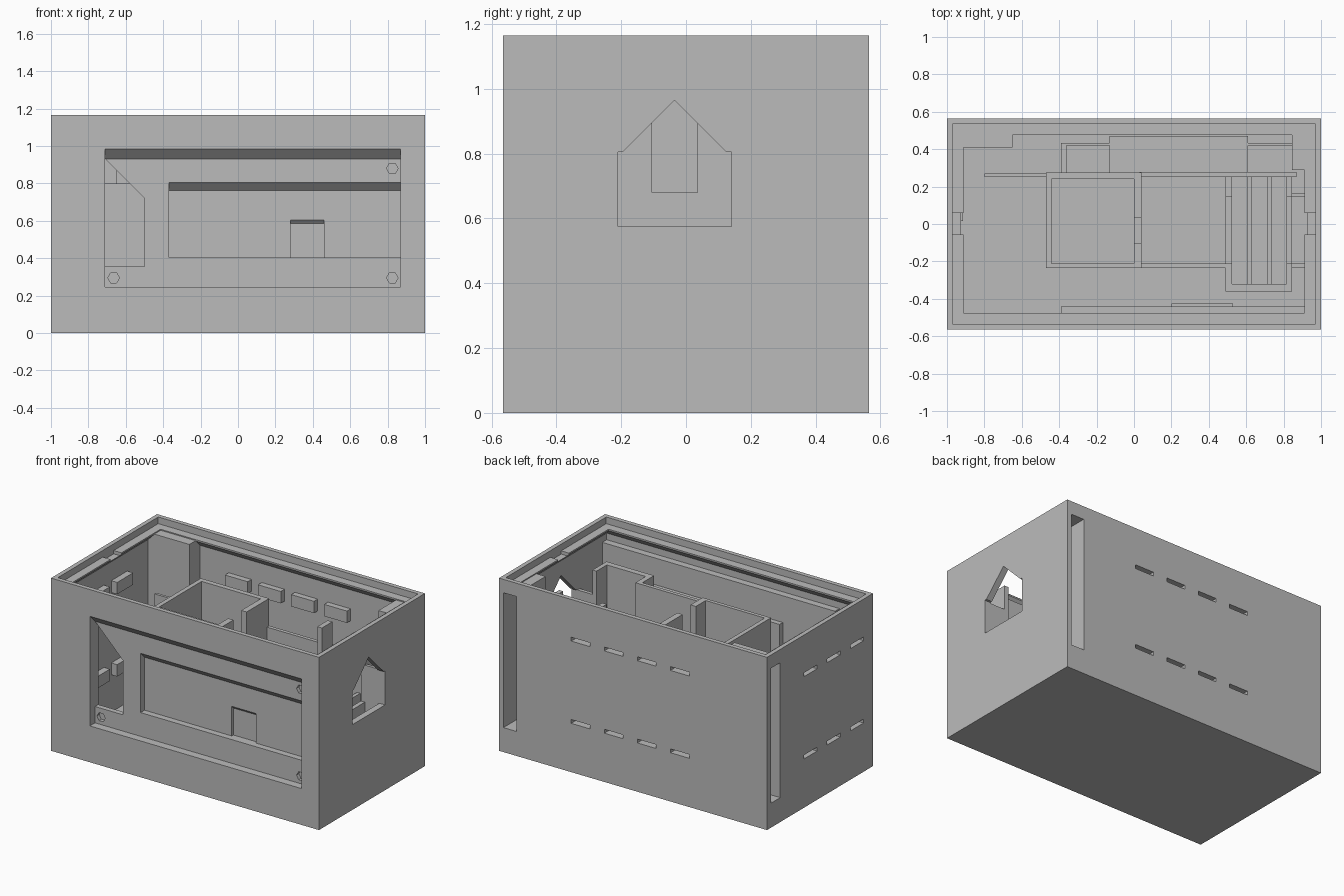
import bpy, bmesh, math
from mathutils import Vector

if "Cube" in bpy.data.objects:
    bpy.data.objects.remove(bpy.data.objects["Cube"], do_unlink=True)

grey = bpy.data.materials.new("plain grey")
grey.use_nodes = True
COLOUR = (0.5, 0.5, 0.5, 1)
grey.diffuse_color = COLOUR
grey.node_tree.nodes["Principled BSDF"].inputs["Base Color"].default_value = COLOUR

HX, HY, TOP, FLOOR = 1.0, 0.565, 1.165, 0.05


def loft(name, rings):
    """Closed solid through rings that have equal point counts."""
    bm = bmesh.new()
    loops = [[bm.verts.new(p) for p in ring] for ring in rings]
    for a, b in zip(loops, loops[1:]):
        for i in range(len(a)):
            j = (i + 1) % len(a)
            bm.faces.new((a[i], a[j], b[j], b[i]))
    bm.faces.new(loops[0][::-1])
    bm.faces.new(loops[-1])
    bmesh.ops.recalc_face_normals(bm, faces=bm.faces)
    mesh = bpy.data.meshes.new(name)
    bm.to_mesh(mesh)
    bm.free()
    mesh.materials.append(grey)
    ob = bpy.data.objects.new(name, mesh)
    bpy.context.scene.collection.objects.link(ob)
    return ob


def box(name, x0, x1, y0, y1, z0, z1):
    rect = [(x0, y0), (x1, y0), (x1, y1), (x0, y1)]
    return loft(name, [[(x, y, z) for x, y in rect] for z in (z0, z1)])


def along_y(name, profile, y0, y1):
    return loft(name, [[(x, y, z) for x, z in profile] for y in (y0, y1)])


def along_x(name, profile, x0, x1):
    return loft(name, [[(x, y, z) for y, z in profile] for x in (x0, x1)])


def combine(target, tool, operation):
    mod = target.modifiers.new(operation, "BOOLEAN")
    mod.operation = operation
    mod.solver = "EXACT"
    mod.object = tool
    bpy.context.view_layer.objects.active = target
    bpy.ops.object.modifier_apply(modifier=mod.name)
    bpy.data.objects.remove(tool, do_unlink=True)


def add(tool):
    combine(case, tool, "UNION")


def cut(tool):
    combine(case, tool, "DIFFERENCE")


def recess(x0, x1, z0, z1, y0, y1, slope):
    """Front pocket whose ceiling slopes down toward the back."""
    side = [(y0 - 0.02, z0), (y1, z0), (y1, z1 - slope), (y0, z1), (y0 - 0.02, z1)]
    cut(along_x("recess_cutter", side, x0, x1))


# Case: hollow box with a lid seat and an overhanging chamfered ledge
case = box("case", -HX, HX, -HY, HY, 0, TOP)
steps = [(FLOOR, 0.043), (1.065, 0.043), (1.11, 0.088),
         (1.12, 0.088), (1.12, 0.03), (TOP + 0.05, 0.03)]
cut(loft("cavity_cutter", [[(sx * (HX - i), sy * (HY - i), z)
    for sx, sy in ((-1, -1), (1, -1), (1, 1), (-1, 1))] for z, i in steps]))

# Thickened front wall, panel backing and corner posts
add(box("front_backing", -0.78, 0.98, -0.54, -0.475, 0.2, 1.02))
add(box("panel_backing", -0.39, 0.98, -0.53, -0.44, 0.375, 0.84))
add(box("door_backing", 0.2, 0.53, -0.52, -0.425, 0.35, 0.645))
add(box("left_post", -0.98, -0.65, 0.41, 0.55, 0.02, 1.113))
add(box("right_post", 0.845, 0.98, 0.29, 0.55, 0.02, 1.113))

# Narrow slits with blocks behind them, in two rows on back and side
for z in (0.342, 0.897):
    for k in range(4):
        x = -0.35 + 0.247 * k
        add(box("block", x - 0.085, x + 0.085, 0.482, 0.545, z - 0.04, z + 0.04))
        cut(box("slit", x - 0.07, x + 0.07, 0.505, 0.6, z - 0.013, z + 0.013))
    for k in range(3):
        y = -0.395 + 0.248 * k
        add(box("block", -0.98, -0.913, y - 0.085, y + 0.085, z - 0.04, z + 0.04))
        cut(box("slit", -1.1, -0.935, y - 0.07, y + 0.07, z - 0.013, z + 0.013))

# Tall deep slots at the back corners
cut(box("left_slot", -1.1, -0.68, 0.424, 0.522, 0.165, 1.075))
cut(box("right_slot", 0.87, 0.967, 0.32, 0.6, 0.165, 1.075))

# Stepped front recesses, screw holes and slanted opening
recess(-0.71, 0.87, 0.245, 0.985, -HY, -0.51, 0.055)
recess(-0.37, 0.87, 0.405, 0.805, -0.51, -0.467, 0.043)
recess(0.28, 0.46, 0.405, 0.605, -0.467, -0.45, 0.018)
for x, z in ((-0.665, 0.295), (0.825, 0.295), (0.825, 0.88)):
    hexagon = [(x + 0.031 * math.cos(k * math.pi / 3),
                z + 0.031 * math.sin(k * math.pi / 3)) for k in range(6)]
    cut(along_y("screw_hole", hexagon, -0.54, -0.485))
cut(along_y("opening", [(-0.71, 0.355), (-0.5, 0.355), (-0.5, 0.72), (-0.71, 0.93)],
            -0.6, -0.42))

# Gabled side window
gable = [(-0.21, 0.575), (0.14, 0.575), (0.14, 0.805), (0.125, 0.805),
         (-0.035, 0.965), (-0.195, 0.805), (-0.21, 0.805)]
cut(along_x("gable_window", gable, 0.86, 1.1))

# Finger notches in the lid ledge
for s in (-1, 1):
    a, b = sorted((s * 0.85, s * 0.97))
    cut(box("notch", a, b, -0.055, 0.06, 1.098, 1.15))

# Inner partitions standing on the floor: x range, y range, top
HIGH, LOW = 0.985, 0.8
walls = {
    "room_left_wall": (-0.47, -0.44, -0.235, 0.275, HIGH),
    "room_front_wall": (-0.45, 0.04, -0.235, -0.21, HIGH),
    "room_back_wall": (-0.45, 0.04, 0.24, 0.275, HIGH),
    "room_door_wall_front": (0, 0.04, -0.22, -0.105, HIGH),
    "room_door_wall_back": (0, 0.04, 0.035, 0.26, HIGH),
    "room_door_sill": (0, 0.04, -0.11, 0.04, 0.68),
    "middle_front_wall": (0.03, 0.5, -0.235, -0.21, 0.965),
    "left_spine_wall": (-0.8, -0.46, 0.252, 0.27, LOW),
    "right_spine_wall": (0.03, 0.87, 0.252, 0.277, LOW),
    "bay_front_wall": (0.49, 0.845, -0.36, -0.32, 0.965),
    "tunnel_front_wall": (0.83, 0.97, -0.235, -0.21, LOW),
    "tunnel_back_wall": (0.83, 0.97, 0.145, 0.165, LOW),
    "back_box": (-0.13, 0.61, 0.27, 0.47, 0.6),
    "back_thin_wall_left": (-0.39, -0.12, 0.42, 0.432, 0.6),
    "back_thin_wall_right": (0.6, 0.85, 0.42, 0.432, 0.6),
    "back_end_wall": (-0.39, -0.36, 0.27, 0.43, 0.6),
}
for name, (x0, x1, y0, y1, top) in walls.items():
    box(name, x0, x1, y0, y1, FLOOR - 0.01, top)

# Right bay: two side walls with wide doorways, and ribs between them
for side, x0, x1 in (("inner", 0.49, 0.525), ("outer", 0.815, 0.845)):
    box("bay_" + side + "_front", x0, x1, -0.35, -0.21, FLOOR - 0.01, 0.965)
    box("bay_" + side + "_back", x0, x1, 0.145, 0.255, FLOOR - 0.01, 0.965)
    box("bay_" + side + "_sill", x0, x1, -0.22, 0.15, FLOOR - 0.01, 0.55)
box("bay_floor", 0.5, 0.83, -0.34, 0.255, FLOOR - 0.01, 0.46)
for k in range(2):
    x = 0.608 + 0.104 * k
    box("bay_rib_" + str(k + 1), x, x + 0.024, -0.33, 0.255, 0.45, 0.54)
